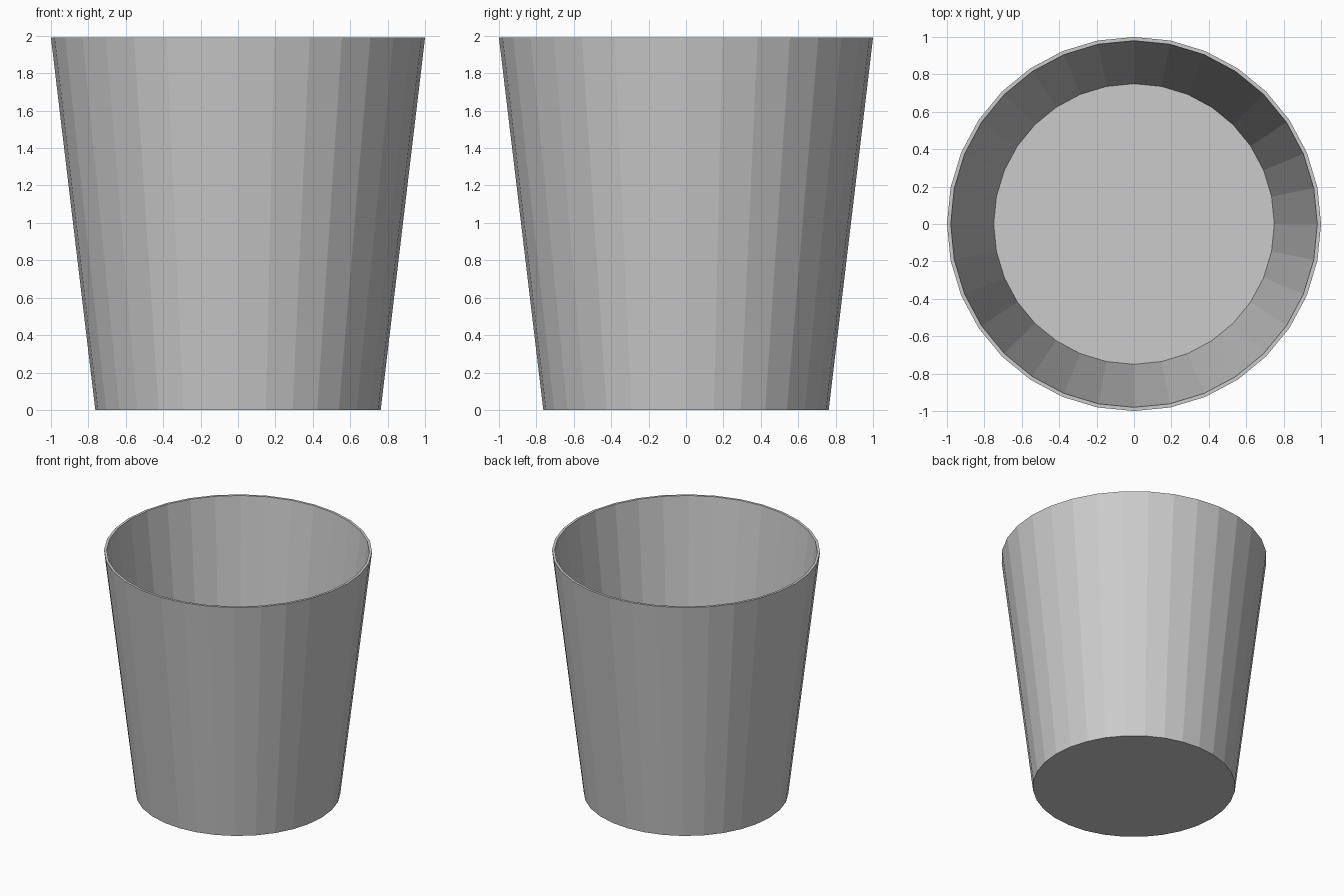
import bpy, bmesh, math

if "Cube" in bpy.data.objects:
    bpy.data.objects.remove(bpy.data.objects["Cube"])

SIDES = 32
# Wall profile (radius, height): outer base, outer rim, inner rim, inner floor
PROFILE = [(0.763, 0.0), (1.0, 1.99), (0.98, 1.99), (0.75, 0.015)]

bm = bmesh.new()


def ring(radius, z):
    step = 2 * math.pi / SIDES
    return [bm.verts.new((radius * math.cos(i * step), radius * math.sin(i * step), z))
            for i in range(SIDES)]


# Tapered wall with rim
rings = [ring(r, z) for r, z in PROFILE]
for low, high in zip(rings, rings[1:]):
    for i in range(SIDES):
        j = (i + 1) % SIDES
        bm.faces.new((low[i], low[j], high[j], high[i]))

# Underside and inside floor
bm.faces.new(rings[0][::-1])
bm.faces.new(rings[-1])
bmesh.ops.recalc_face_normals(bm, faces=bm.faces)

mesh = bpy.data.meshes.new("bucket")
bm.to_mesh(mesh)
bm.free()
bpy.context.collection.objects.link(bpy.data.objects.new("bucket", mesh))
